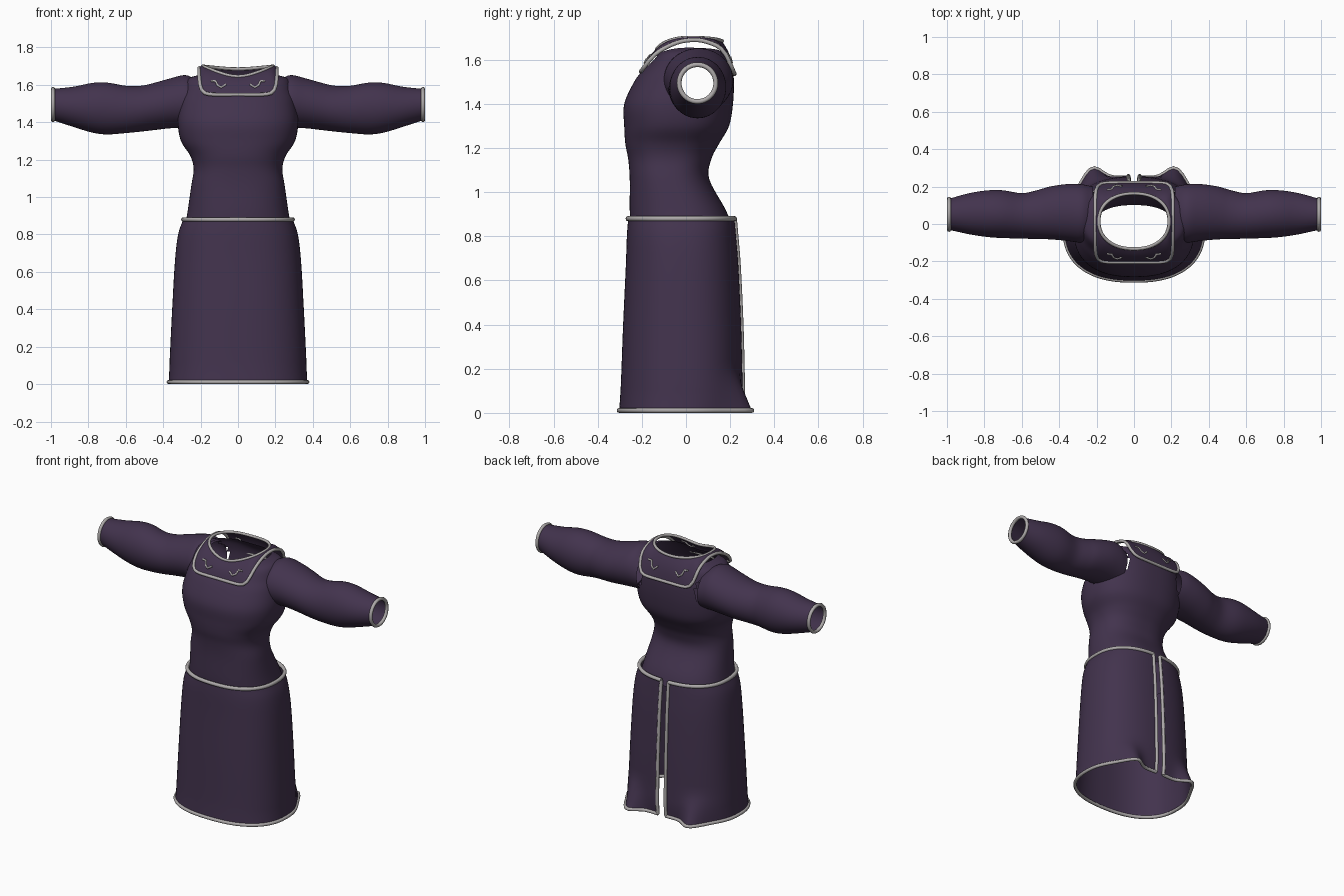
import bpy
import bmesh
from math import sin, cos, pi
from mathutils import Vector

default_cube = bpy.data.objects.get("Cube")
if default_cube:
    bpy.data.objects.remove(default_cube, do_unlink=True)


def make_material(name, colour):
    material = bpy.data.materials.new(name)
    material.use_nodes = True
    material.diffuse_color = colour
    for node in material.node_tree.nodes:
        if node.type == 'BSDF_PRINCIPLED':
            node.inputs["Base Color"].default_value = colour
            node.inputs["Roughness"].default_value = 0.8
    return material


cloth = make_material("dark purple cloth", (0.055, 0.033, 0.075, 1))
braid = make_material("grey trim", (0.42, 0.40, 0.40, 1))


def add_object(name, mesh, material):
    mesh.materials.clear()
    mesh.materials.append(material)
    for polygon in mesh.polygons:
        polygon.use_smooth = True
    obj = bpy.data.objects.new(name, mesh)
    bpy.context.scene.collection.objects.link(obj)
    return obj


def smooth_rows(rows, steps):
    """Catmull-Rom interpolation through rows of section values."""
    rows = [Vector(r) for r in rows]
    padded = [rows[0] * 2 - rows[1]] + rows + [rows[-1] * 2 - rows[-2]]
    result = []
    for a, b, c, d in zip(padded, padded[1:], padded[2:], padded[3:]):
        for i in range(steps):
            t = i / steps
            result.append((b * 2 + (c - a) * t + (a * 2 - b * 5 + c * 4 - d) * t ** 2
                           + (b * 3 - a - c * 3 + d) * t ** 3) / 2)
    return result + [rows[-1]]


def oval(angle, width, depth, power):
    """Rounded outline point; angle zero faces the back."""
    s, c = sin(angle), cos(angle)
    r = (abs(s / width) ** power + abs(c / depth) ** power) ** (-1 / power)
    return r * s, r * c


def loft(name, rings, closed=True, drop=None):
    bm = bmesh.new()
    grid = [[bm.verts.new(p) for p in ring] for ring in rings]
    count = len(grid[0])
    for low, high in zip(grid, grid[1:]):
        for i in range(count if closed else count - 1):
            j = (i + 1) % count
            quad = (low[i], low[j], high[j], high[i])
            centre = sum((v.co for v in quad), Vector()) / 4
            if not (drop and drop(centre)):
                bm.faces.new(quad)
    bmesh.ops.recalc_face_normals(bm, faces=bm.faces)
    mesh = bpy.data.meshes.new(name)
    bm.to_mesh(mesh)
    bm.free()
    return add_object(name, mesh, cloth)


def trim(name, points, radius=0.011, closed=True):
    """Round braid swept along a path."""
    curve = bpy.data.curves.new(name + "_path", 'CURVE')
    curve.dimensions = '3D'
    curve.bevel_depth = radius
    curve.bevel_resolution = 2
    curve.use_fill_caps = True
    line = curve.splines.new('POLY')
    line.points.add(len(points) - 1)
    for target, p in zip(line.points, points):
        target.co = (*p, 1)
    line.use_cyclic_u = closed
    path = bpy.data.objects.new(name + "_path", curve)
    bpy.context.scene.collection.objects.link(path)
    graph = bpy.context.evaluated_depsgraph_get()
    mesh = bpy.data.meshes.new_from_object(path.evaluated_get(graph))
    bpy.data.objects.remove(path, do_unlink=True)
    return add_object(name, mesh, braid)


SEGMENTS = 80
turn = [2 * pi * i / SEGMENTS for i in range(SEGMENTS)]

# Torso sections: half width, front y, back y, then front, side and back heights
body = [(w, f, b, z, z, z) for z, w, f, b in (
    (0.84, 0.285, -0.25, 0.21), (0.92, 0.27, -0.255, 0.18),
    (1.06, 0.25, -0.255, 0.105), (1.15, 0.237, -0.262, 0.115),
    (1.22, 0.255, -0.275, 0.15), (1.3, 0.305, -0.28, 0.195),
    (1.4, 0.322, -0.28, 0.213), (1.5, 0.31, -0.235, 0.217),
    (1.56, 0.295, -0.19, 0.21))]
body += [(0.27, -0.155, 0.19, 1.585, 1.63, 1.6), (0.2, -0.135, 0.155, 1.61, 1.655, 1.64)]


def torso_point(row, angle):
    width, front, back, z_front, z_side, z_back = row
    x, y = oval(angle, width, (back - front) / 2, 2.4)
    end = z_back if cos(angle) > 0 else z_front
    return x, y + (front + back) / 2, z_side + (end - z_side) * cos(angle) ** 2


def in_armhole(p):
    return abs(p.x) > 0.15 and ((p.y - 0.055) / 0.13) ** 2 + ((p.z - 1.5) / 0.125) ** 2 < 1


loft("torso", [[torso_point(r, a) for a in turn] for r in smooth_rows(body, 5)],
     drop=in_armhole)

# Sleeve sections: x, front y, back y, bottom z, top z
arm = smooth_rows([
    (0.22, -0.09, 0.2, 1.37, 1.625), (0.28, -0.1, 0.212, 1.37, 1.652),
    (0.36, -0.09, 0.213, 1.368, 1.635), (0.45, -0.082, 0.2, 1.358, 1.61),
    (0.52, -0.08, 0.18, 1.35, 1.595), (0.6, -0.078, 0.165, 1.342, 1.595),
    (0.7, -0.075, 0.18, 1.335, 1.612), (0.78, -0.07, 0.18, 1.345, 1.61),
    (0.88, -0.055, 0.165, 1.375, 1.59), (0.989, -0.031, 0.135, 1.411, 1.578)], 4)
for side, sign in (("left", 1), ("right", -1)):
    rings = []
    for x, front, back, low, high in arm:
        outline = [oval(a, (back - front) / 2, (high - low) / 2, 2) for a in turn]
        rings.append([(sign * x, u + (front + back) / 2, v + (low + high) / 2)
                      for u, v in outline])
    loft(side + "_sleeve", rings)
    trim(side + "_cuff_trim", rings[-1])

# Skirt, open along a slit at the back: z, half width, front y, back y
skirt_rows = smooth_rows([
    (0.88, 0.293, -0.262, 0.22), (0.8, 0.32, -0.268, 0.227),
    (0.66, 0.337, -0.273, 0.238), (0.4, 0.352, -0.285, 0.25),
    (0.16, 0.364, -0.294, 0.256), (0.08, 0.367, -0.298, 0.256),
    (0.011, 0.371, -0.303, 0.25)], 5)
SLIT = 0.107
sweep = [SLIT + (2 * pi - 2 * SLIT) * i / SEGMENTS for i in range(SEGMENTS + 1)]


def skirt_point(row, angle):
    z, width, front, back = row
    x, y = oval(angle, width, (back - front) / 2, 2.4)
    y += (front + back) / 2
    if cos(angle) > 0:  # hem flares in two lobes at the back
        y += 0.09 * 2.718 ** -((abs(x) - 0.225) / 0.07) ** 2 * max(0, 1 - z / 0.2) ** 1.2
    return x, y, z


skirt = [[skirt_point(r, a) for a in sweep] for r in skirt_rows]
loft("skirt", skirt, closed=False)
trim("waist_trim", skirt[0], 0.012, closed=False)
trim("hem_trim", skirt[-1], closed=False)
trim("left_slit_trim", [ring[0] for ring in skirt], closed=False)
trim("right_slit_trim", [ring[-1] for ring in skirt], closed=False)

# Square collar draped from the neck opening over chest, shoulders and back
drape = smooth_rows([(-0.21, 1.54), (-0.14, 1.625), (-0.05, 1.675), (0.03, 1.69),
                     (0.1, 1.68), (0.17, 1.64), (0.225, 1.525)], 6)


def drape_height(y):
    for a, b in zip(drape, drape[1:]):
        if y <= b[0]:
            return a[1] + (b[1] - a[1]) * (y - a[0]) / (b[0] - a[0])
    return drape[-1][1]


def collar_point(angle, u):
    x, y = oval(angle, 0.188, 0.148, 2.2)
    c = cos(angle)
    inner = Vector((x, y + 0.015, 1.7 - (0.015 if c > 0 else 0.055) * c * c))
    x, y = oval(angle, 0.207, 0.212, 9)
    outer = Vector((x, y + 0.008, drape_height(y + 0.008)))
    return inner.lerp(outer, u) + Vector((0, 0.008 * c, 0.008)) * sin(pi * u)


loft("collar", [[collar_point(a, i / 8) for a in turn] for i in range(9)])
trim("collar_edge_trim", [collar_point(a, 1) for a in turn], 0.01)
trim("neck_trim", [collar_point(a, 0) for a in turn], 0.009)

# Small scroll ornaments on the front and back of the collar
scroll = [(0.34, 0.55), (0.44, 0.7), (0.54, 0.62), (0.62, 0.45), (0.72, 0.5)]
for place, middle in (("front", pi), ("back", 0)):
    for side, sign in (("left", 1), ("right", -1)):
        flip = sign if middle == 0 else -sign
        trim(f"{place}_{side}_scroll",
             [collar_point(middle + flip * a, u) for a, u in scroll], 0.006, closed=False)
